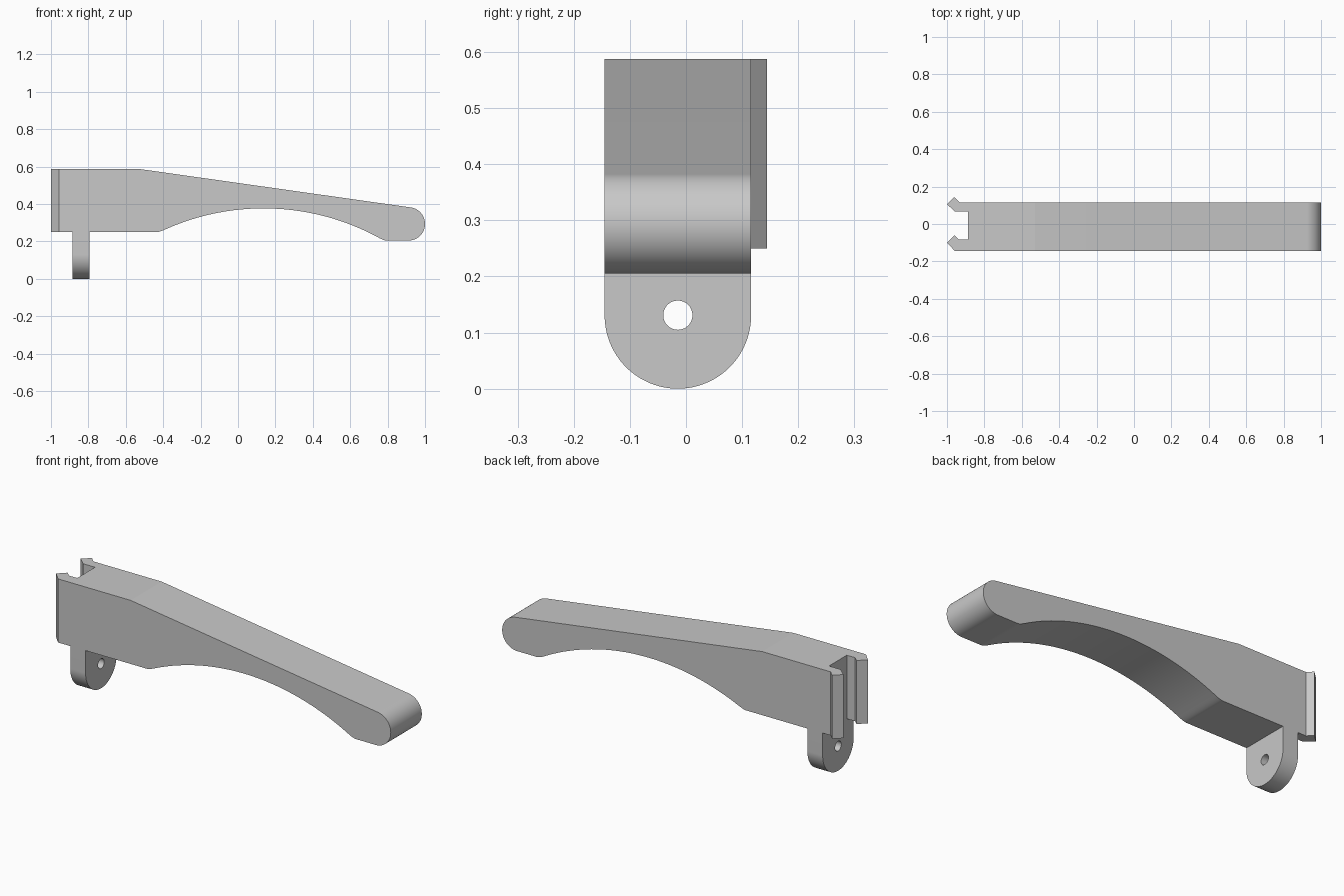
import bpy
import bmesh
import math
from mathutils import Vector

if "Cube" in bpy.data.objects:
    bpy.data.objects.remove(bpy.data.objects["Cube"], do_unlink=True)

grey = bpy.data.materials.new("light_grey_plastic")
grey.use_nodes = True
colour = (0.58, 0.58, 0.58, 1)
grey.diffuse_color = colour
grey.node_tree.nodes["Principled BSDF"].inputs["Base Color"].default_value = colour

# Common outline dimensions
FRONT, BACK = -0.145, 0.116
MID, HALF = (FRONT + BACK) / 2, (BACK - FRONT) / 2
TOP, BASE, TOE = 0.588, 0.25, 0.205


def prism(name, outline, axis, start, end):
    """Extrude a closed 2D outline along a world axis."""
    place = {
        "x": lambda a, b: (start, a, b),
        "y": lambda a, b: (a, start, b),
        "z": lambda a, b: (a, b, start),
    }[axis]
    step = Vector([(end - start) * (axis == k) for k in "xyz"])
    bm = bmesh.new()
    face = bm.faces.new([bm.verts.new(place(a, b)) for a, b in outline])
    moved = bmesh.ops.extrude_face_region(bm, geom=[face])["geom"]
    bmesh.ops.translate(bm, vec=step, verts=[v for v in moved if isinstance(v, bmesh.types.BMVert)])
    bmesh.ops.recalc_face_normals(bm, faces=bm.faces)
    mesh = bpy.data.meshes.new(name)
    bm.to_mesh(mesh)
    bm.free()
    mesh.materials.append(grey)
    obj = bpy.data.objects.new(name, mesh)
    bpy.context.collection.objects.link(obj)
    return obj


def arc(cx, cy, r, a0, a1, n):
    angles = [math.radians(a0 + (a1 - a0) * i / n) for i in range(n + 1)]
    return [(cx + r * math.cos(a), cy + r * math.sin(a)) for a in angles]


def blend(p, corner, q, n=8):
    """Soft corner between two straight directions, without its end points."""
    p, corner, q = Vector(p), Vector(corner), Vector(q)
    return [tuple(p * (1 - t) ** 2 + corner * 2 * t * (1 - t) + q * t * t)
            for t in (i / n for i in range(1, n))]


def combine(target, tool, operation):
    mod = target.modifiers.new(operation.lower(), "BOOLEAN")
    mod.operation, mod.object, mod.solver = operation, tool, "EXACT"
    bpy.context.view_layer.objects.active = target
    bpy.ops.object.modifier_apply(modifier=mod.name)
    bpy.data.objects.remove(tool, do_unlink=True)


# Side profile: tapered top, rounded tip, arched finger recess
cx, R = 0.137, 1.285
cz = 0.377 - R
right_angle = math.degrees(math.acos((0.75 - cx) / R))
left_angle = math.degrees(math.acos((-0.39 - cx) / R))
recess = arc(cx, cz, R, right_angle, left_angle, 40)


def meet(point, z):
    """Where the recess tangent at a point reaches a level."""
    x, h = point
    return (x - (z - h) * (h - cz) / (x - cx), z)


toe_end, base_end = (0.795, TOE), (-0.435, BASE)
side = [(-1.1, TOP), (-0.53, TOP)]
side += arc(0.911, 0.294, 0.089, 82, -90, 48)
side += [toe_end] + blend(toe_end, meet(recess[0], TOE), recess[0])
side += recess + blend(recess[-1], meet(recess[-1], BASE), base_end)
side += [base_end, (-1.1, BASE)]
handle = prism("lever_handle", side, "y", -0.3, 0.3)

# Plan outline: straight body with two hooked clip arms
plan = [
    (1.1, FRONT), (-0.957, FRONT), (-1, -0.1), (-0.96, -0.061), (-0.935, -0.084),
    (-0.887, -0.084), (-0.887, 0.066), (-0.957, 0.066), (-1, 0.106),
    (-0.96, 0.144), (-0.932, BACK), (1.1, BACK),
]
combine(handle, prism("plan_cutter", plan, "z", -0.2, 1), "INTERSECT")

# Round-ended pivot tab with a pin hole
tab = arc(MID, HALF, HALF, 180, 360, 64) + [(BACK, BASE), (FRONT, BASE)]
pivot = prism("pivot_tab", tab, "x", -0.885, -0.795)
hole = arc(MID, 0.131, 0.026, 0, 355, 71)
combine(pivot, prism("pin_cutter", hole, "x", -1, -0.7), "DIFFERENCE")

for obj in (handle, pivot):
    bpy.ops.object.select_all(action="DESELECT")
    obj.select_set(True)
    bpy.context.view_layer.objects.active = obj
    bpy.ops.object.shade_smooth_by_angle(angle=math.radians(7))
